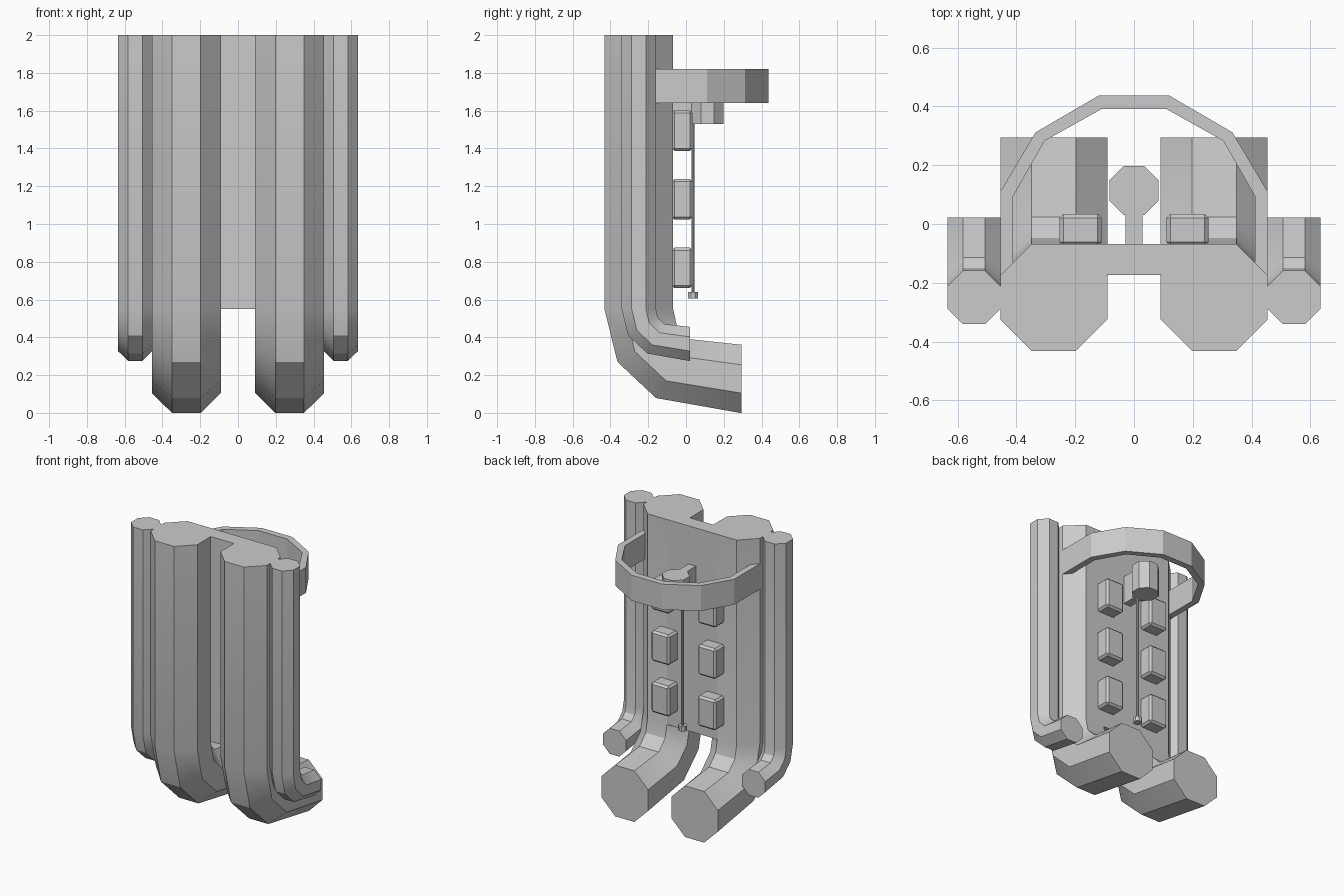
import bpy, bmesh, math
from mathutils import Vector

cube = bpy.data.objects.get("Cube")
if cube:
    bpy.data.objects.remove(cube, do_unlink=True)

grey = bpy.data.materials.new("plain_grey")
grey.use_nodes = True
GREY = (0.6, 0.6, 0.6, 1)
grey.diffuse_color = GREY
grey.node_tree.nodes["Principled BSDF"].inputs["Base Color"].default_value = GREY


def finish(name, bm, smooth=False):
    bmesh.ops.recalc_face_normals(bm, faces=bm.faces)
    mesh = bpy.data.meshes.new(name)
    bm.to_mesh(mesh)
    bm.free()
    mesh.materials.append(grey)
    obj = bpy.data.objects.new(name, mesh)
    bpy.context.collection.objects.link(obj)
    if smooth:
        bpy.ops.object.select_all(action='DESELECT')
        obj.select_set(True)
        bpy.context.view_layer.objects.active = obj
        bpy.ops.object.shade_smooth_by_angle(angle=math.radians(31))
    return obj


def loft(name, rings, smooth=False):
    """Skin a stack of equal point rings and cap both ends."""
    bm = bmesh.new()
    loops = [[bm.verts.new(p) for p in ring] for ring in rings]
    n = len(loops[0])
    for a, b in zip(loops, loops[1:]):
        for i in range(n):
            j = (i + 1) % n
            bm.faces.new((a[i], a[j], b[j], b[i]))
    bm.faces.new(loops[0])
    bm.faces.new(loops[-1])
    return finish(name, bm, smooth)


def octagon(half):
    r = half / math.cos(math.pi / 8)
    return [(r * math.cos(math.pi / 8 + i * math.pi / 4),
             r * math.sin(math.pi / 8 + i * math.pi / 4)) for i in range(8)]


def prism(name, outline, z0, z1):
    return loft(name, [[(x, y, z) for x, y in outline] for z in (z0, z1)])


def box(name, x0, x1, y0, y1, z0, z1):
    return prism(name, [(x0, y0), (x1, y0), (x1, y1), (x0, y1)], z0, z1)


def post(name, y, half, z0, z1):
    return prism(name, [(u, y + v) for u, v in octagon(half)], z0, z1)


# Bend of a tube of half width 1: outer and inner (y, z) offsets from its start
BEND = [((-1, 0), (1, 0)),
        ((-0.62, -1.54), (1.11, -0.5)),
        ((0.5, -2.59), (1.5, -0.88)),
        ((2.99, -3.03), (2.99, -1.04))]
TOP, BEND_Z = 2.0, 0.55


def tube(name, x, y, half):
    """Octagonal tube running down and curling to the back."""
    section = octagon(half)
    rings = [[(x + u, y + v, TOP) for u, v in section]]
    for outer, inner in BEND:
        a, b = Vector(outer) * half, Vector(inner) * half
        ring = []
        for u, v in section:
            p = a.lerp(b, (v / half + 1) / 2)
            ring.append((x + u, y + p.x, BEND_Z + p.y))
        rings.append(ring)
    return loft(name, rings, smooth=True)


# Tubes and pads on both sides
for side, s in (("left", 1), ("right", -1)):
    tube("main_tube_" + side, s * 0.273, -0.25, 0.182)
    tube("outer_tube_" + side, s * 0.544, -0.25, 0.091)
    for k, z in enumerate((0.66, 1.023, 1.387)):
        x0, x1 = sorted((s * 0.11, s * 0.254))
        pad = box(f"pad_{side}_{k + 1}", x0, x1, -0.075, 0.034, z, z + 0.215)
        bevel = pad.modifiers.new("soft_edges", 'BEVEL')
        bevel.width = 0.014
        bevel.segments = 1

# Plate joining the main tubes
box("back_plate", -0.198, 0.198, -0.174, -0.068, BEND_Z, TOP)

# Hoop strap across the back
outer = [(0.455, -0.2), (0.455, 0.11), (0.335, 0.312), (0.12, 0.437)]
inner = [(0.411, -0.2), (0.411, 0.095), (0.304, 0.283), (0.109, 0.392)]
mirror = lambda pts: [(-x, y) for x, y in reversed(pts)]
path = list(zip(outer + mirror(outer), inner + mirror(inner)))
loft("hoop_strap", [[(*o, 1.64), (*o, 1.82), (*i, 1.82), (*i, 1.64)] for o, i in path])

# Knob on its neck, with the hanging rod and tip
post("knob", 0.114, 0.084, 1.53, 1.73)
box("knob_neck", -0.029, 0.029, -0.08, 0.06, 1.53, 1.73)
post("rod", 0.037, 0.009, 0.62, 1.55)
post("rod_tip", 0.037, 0.027, 0.605, 0.64)
